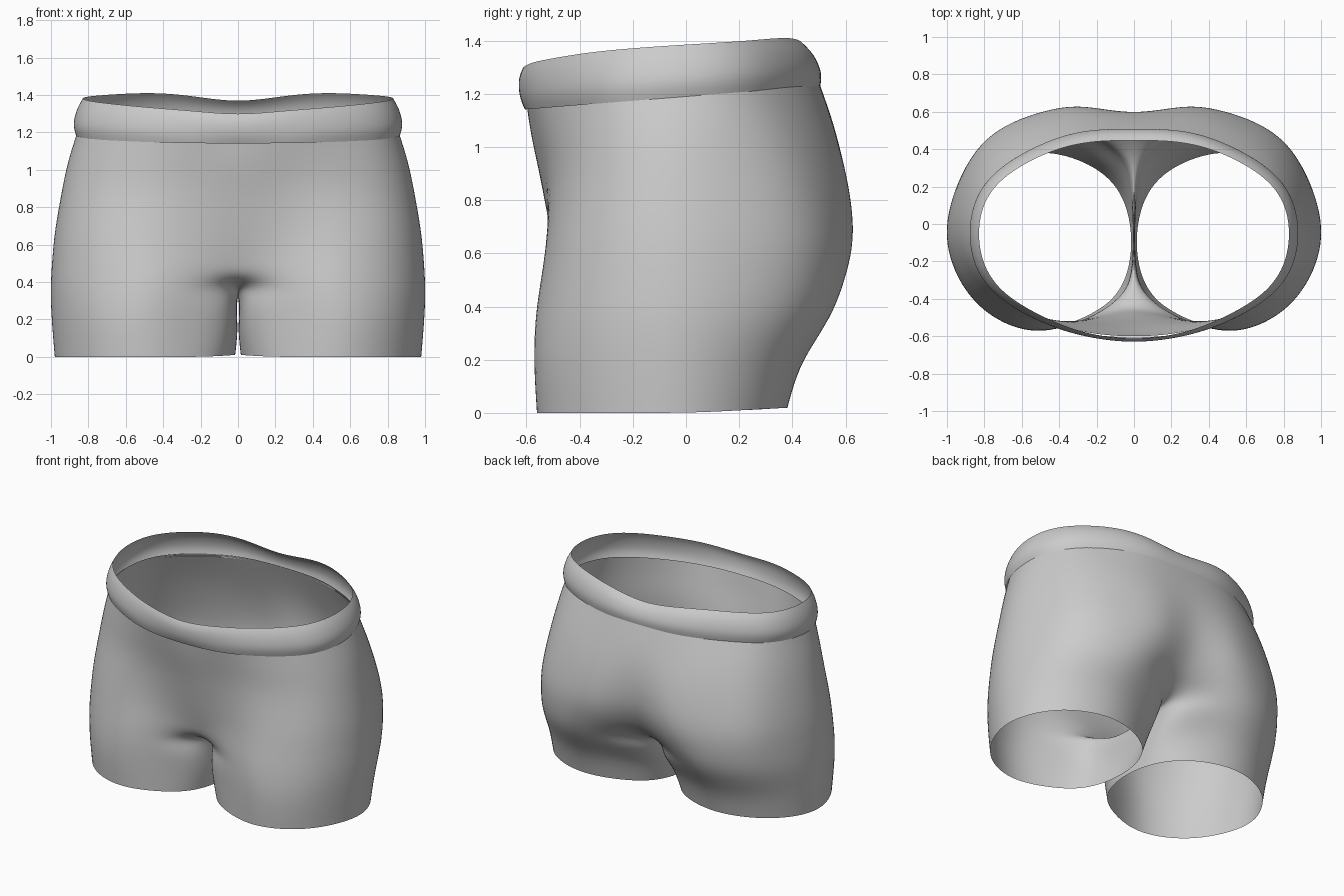
import bpy, bmesh

if "Cube" in bpy.data.objects:
    bpy.data.objects.remove(bpy.data.objects["Cube"])

YM = -0.05  # depth of the widest point of every section


def arc(a, f0, f1, f2, b2, b1, b0, q=.75):
    """Half section (x >= 0) from front centre around the hip to back centre."""
    side = .985 if q > .7 else .967
    pts = [(0, f0), (.28 * a, f1), (.55 * a, f2)]
    pts += [(k * a, YM + w * (f2 - YM)) for k, w in ((.83, q), (side, .25))]
    pts += [(k * a, YM + w * (b2 - YM)) for k, w in ((side, .25), (.83, q))]
    return pts + [(.55 * a, b2), (.28 * a, b1), (0, b0)]


def limit(v):
    """Catmull-Clark limit position of a cage vertex."""
    if v.is_boundary:
        ends = [e.other_vert(v).co for e in v.link_edges if e.is_boundary]
        return (v.co * 4 + ends[0] + ends[1]) / 6
    n = len(v.link_edges)
    total = v.co * n * n
    for e in v.link_edges:
        total = total + 4 * e.other_vert(v).co
    for f in v.link_faces:
        i = list(f.verts).index(v)
        total = total + f.verts[(i + 2) % 4].co
    return total / (n * (n + 5))


def finish(bm, name):
    """Mirror the half cage, make the smooth surface pass through it, subdivide."""
    bmesh.ops.mirror(bm, geom=bm.verts[:] + bm.edges[:] + bm.faces[:],
                     axis='X', merge_dist=0.001)
    bmesh.ops.recalc_face_normals(bm, faces=bm.faces[:])
    target = {v: v.co.copy() for v in bm.verts}
    for _ in range(4):
        move = {v: target[v] - limit(v) for v in bm.verts}
        for v, d in move.items():
            v.co += d
    me = bpy.data.meshes.new(name)
    bm.to_mesh(me)
    bm.free()
    me.polygons.foreach_set("use_smooth", [True] * len(me.polygons))
    ob = bpy.data.objects.new(name, me)
    bpy.context.collection.objects.link(ob)
    sub = ob.modifiers.new("smooth", 'SUBSURF')
    sub.levels = sub.render_levels = 3


def strip(bm, low, high, closed=False):
    for i in range(len(low) if closed else len(low) - 1):
        j = (i + 1) % len(low)
        bm.faces.new((low[i], low[j], high[j], high[i]))


# --- shorts ---------------------------------------------------------------
bm = bmesh.new()
new = lambda x, y, z: bm.verts.new((x, y, z))

# leg rings from hem to crotch: outer arc plus four inner thigh points
legs = [
    (0.0, (.975, 0, -.50, -.56, .38, .33, 0),
     [(.10, .20, .01), (.024, .01, .01), (.024, -.2, .01), (.10, -.38, .005)]),
    (.19, (.99, 0, -.51, -.57, .437, .395, 0),
     [(.075, .25, .16), (.010, .04, .14), (.010, -.2, .14), (.08, -.39, .16)]),
    (.36, (.996, 0, -.515, -.56, .53, .50, 0),
     [(.06, .34, .30), (.010, .07, .25), (.010, -.2, .25), (.07, -.39, .30)]),
]
rings = []
for z, sec, inner in legs:
    ring = [new(x, y, z + (max(0, .05 * y) if z == 0 else 0))
            for x, y in arc(*sec)[1:-1]]
    rings.append(ring + [new(*p) for p in inner])
for lo, hi in zip(rings, rings[1:]):
    strip(bm, lo, hi, closed=True)

# crotch seam on the centre line, back to front
seam = [new(0, y, z) for y, z in ((.43, .44), (.29, .36), (.07, .32),
                                  (-.17, .325), (-.31, .37), (-.43, .43))]
top = rings[-1]
strip(bm, top[7:] + top[:1], seam)

# hips and seat up to the waist
body = [
    (.52, (.988, -.475, -.515, -.538, .575, .59, .515)),
    (.68, (.972, -.51, -.515, -.515, .58, .628, .585)),
    (.88, (.938, -.548, -.53, -.495, .545, .605, .595, .73)),
    (1.05, (.902, -.58, -.555, -.50, .49, .55, .56, .71)),
    (1.21, (.872, -.60, -.58, -.508, .418, .485, .498, .68)),
]
prev = [seam[-1]] + top[:8] + [seam[0]]
for z, sec in body:
    tilt = .08 if z > 1.2 else .03 if z > 1 else 0
    row = [new(x, y, z + tilt * y) for x, y in arc(*sec)]
    strip(bm, prev, row)
    prev = row
finish(bm, "shorts")

# --- waistband: rounded strip with a wavy top edge --------------------------
bm = bmesh.new()
band = [
    (0.0, (.881, -.606, -.587, -.513, .422, .492, .505, .68)),
    (.33, (.893, -.625, -.600, -.525, .427, .497, .507, .68)),
    (.72, (.873, -.628, -.600, -.520, .410, .475, .485, .68)),
    (1.0, (.843, -.612, -.585, -.505, .378, .437, .447, .68)),
]
prev = None
for t, sec in band:
    row = []
    for x, y in arc(*sec):
        low = 1.19 + .08 * y
        wave = x / .8 if y < 0 else min(1, x / .45)
        high = 1.34 + .066 * y + .045 * min(1, wave)
        row.append(bm.verts.new((x, y, low + t * (high - low))))
    if prev:
        strip(bm, prev, row)
    prev = row
finish(bm, "waistband")
